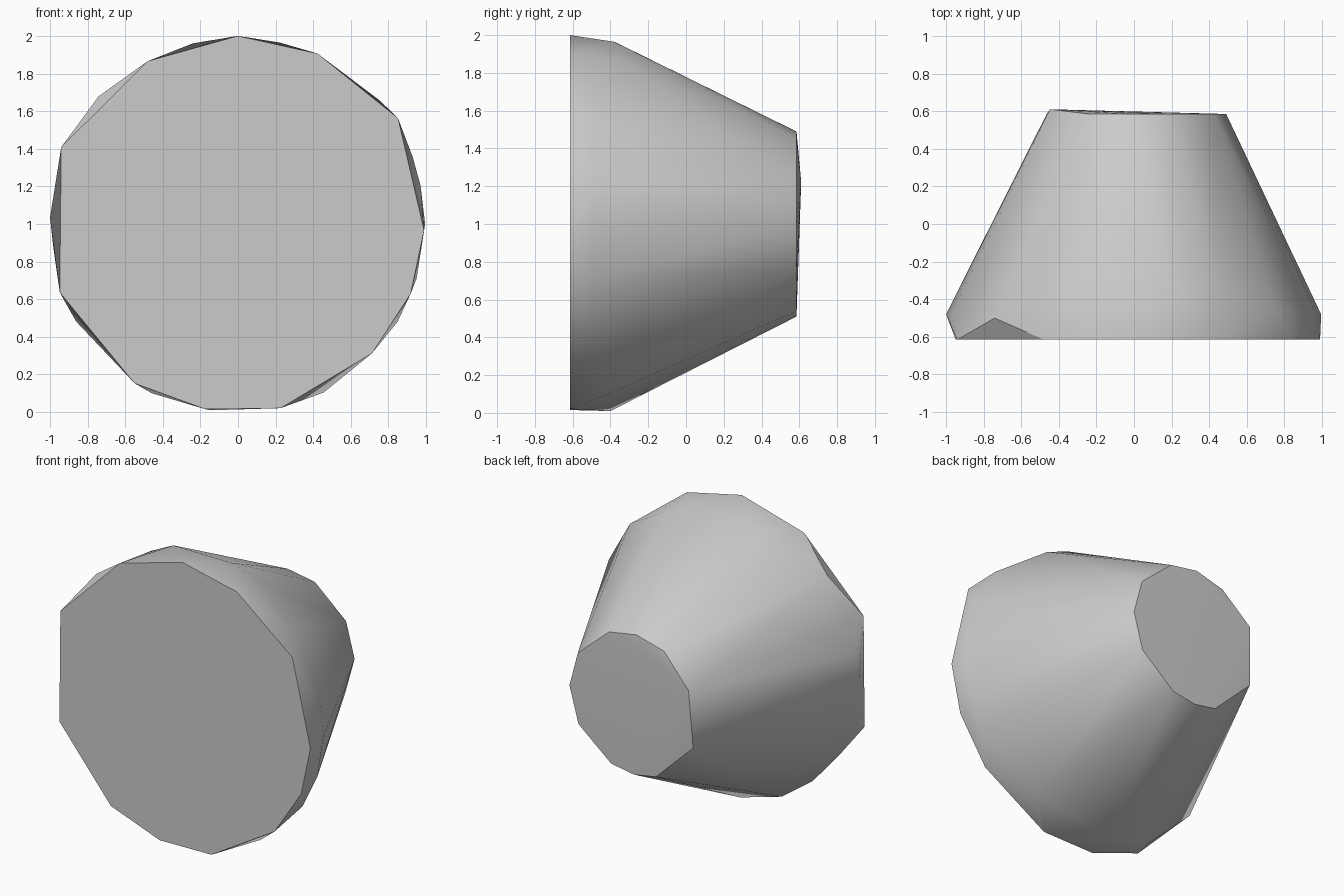
import bpy
import bmesh
from math import radians, cos, sin

default_cube = bpy.data.objects.get("Cube")
if default_cube:
    bpy.data.objects.remove(default_cube, do_unlink=True)


def make_material(name, colour):
    material = bpy.data.materials.new(name)
    material.use_nodes = True
    material.diffuse_color = colour
    material.node_tree.nodes["Principled BSDF"].inputs["Base Color"].default_value = colour
    return material


def ring_point(angle, radius, y, centre_x=0.0):
    """Point on an upright ring around the cone axis."""
    a = radians(angle)
    return (centre_x + radius * cos(a), y, 1 + radius * sin(a))


# Wide flat front: angle and radius of each corner
front_rim = [(156.5, 1.025), (119, 0.99), (90, 1), (65, 1), (33.5, 1.02), (-2, 0.99),
             (-22, 0.99), (-44, 0.99), (-77, 1.005), (-100, 1), (-123, 1.01), (-159, 1.015)]

# Uneven shoulder just behind the front: angle, radius and depth
shoulder = [(178, 1, -0.48), (168, 0.99, -0.48), (137.5, 1.005, -0.5), (117, 0.96, -0.33),
            (104, 0.99, -0.37), (77, 0.99, -0.38), (63, 0.965, -0.33), (41, 1, -0.46),
            (21, 0.995, -0.48), (12, 0.992, -0.48), (0, 0.995, -0.48), (-17, 0.993, -0.48),
            (-31.5, 0.995, -0.5), (-63, 1.005, -0.4), (-98, 1, -0.4), (-117, 1.01, -0.4),
            (-149, 1.005, -0.48), (-172.5, 0.99, -0.48)]

# Narrow back end: corner angles on one circle, with one corner pulled out
back_rim = [30, 68, 92, 118, 153, 202, 250, 270, 290, -31, 0]

points = [ring_point(a, r, -0.615) for a, r in front_rim]
points += [ring_point(a, r, y) for a, r, y in shoulder]
points += [ring_point(a, 0.49, 0.61 if a == 153 else 0.585, -0.01 if cos(radians(a)) < 0 else 0)
           for a in back_rim]

# Faceted cone wrapped tightly around the three rings
bm = bmesh.new()
for point in points:
    bm.verts.new(point)
bmesh.ops.convex_hull(bm, input=bm.verts[:])
bmesh.ops.delete(bm, geom=[v for v in bm.verts if not v.link_faces], context='VERTS')
bmesh.ops.dissolve_limit(bm, angle_limit=radians(0.5), verts=bm.verts[:], edges=bm.edges[:])
bmesh.ops.recalc_face_normals(bm, faces=bm.faces[:])

mesh = bpy.data.meshes.new("truncated_cone")
bm.to_mesh(mesh)
bm.free()
mesh.materials.append(make_material("light_grey", (0.6, 0.6, 0.6, 1)))

cone = bpy.data.objects.new("truncated_cone", mesh)
bpy.context.collection.objects.link(cone)

# Smooth sides with crisp end faces
bpy.ops.object.select_all(action='DESELECT')
cone.select_set(True)
bpy.context.view_layer.objects.active = cone
bpy.ops.object.shade_smooth_by_angle(angle=radians(30))
